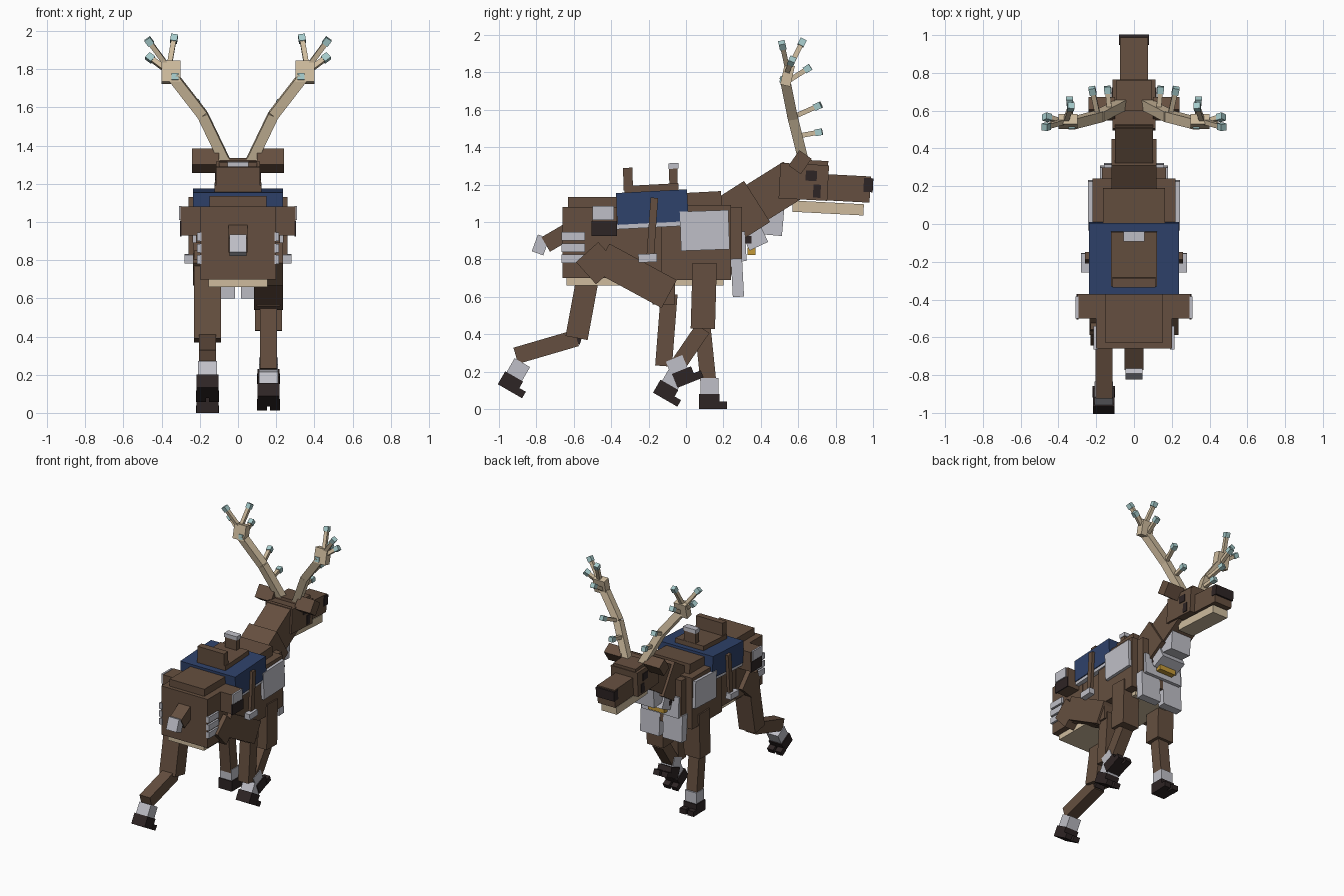
import bpy
from math import radians
from mathutils import Vector, Matrix

if "Cube" in bpy.data.objects:
    bpy.data.objects.remove(bpy.data.objects["Cube"], do_unlink=True)


def material(name, rgb):
    m = bpy.data.materials.new(name)
    m.use_nodes = True
    col = (*rgb, 1)
    m.diffuse_color = col
    m.node_tree.nodes["Principled BSDF"].inputs["Base Color"].default_value = col
    return m


BROWN = material("brown fur", (0.13, 0.078, 0.05))
DARK = material("dark hoof", (0.027, 0.018, 0.018))
CREAM = material("cream horn", (0.62, 0.5, 0.34))
GREY = material("pale grey", (0.52, 0.52, 0.57))
BLUE = material("blue cloth", (0.028, 0.054, 0.145))
GOLD = material("gold", (0.55, 0.32, 0.04))
ICE = material("pale cyan", (0.38, 0.6, 0.6))


def place(name, mat, matrix, size):
    bpy.ops.mesh.primitive_cube_add(size=1)
    ob = bpy.context.object
    ob.name = name
    ob.data.transform(matrix @ Matrix.Diagonal((*size, 1)))
    ob.data.materials.append(mat)
    return ob


def box(name, mat, x, y, z, tilt=0):
    """Box from ranges, tilted about its own centre in the side plane."""
    mid = [(r[0] + r[1]) / 2 for r in (x, y, z)]
    size = [r[1] - r[0] for r in (x, y, z)]
    return place(name, mat, Matrix.Translation(mid) @ Matrix.Rotation(radians(tilt), 4, 'X'), size)


def mid_box(name, mat, half, y, z, tilt=0):
    return box(name, mat, (-half, half), y, z, tilt)


def pair(name, mat, x, y, z, tilt=0):
    box(name + "_left", mat, x, y, z, tilt)
    box(name + "_right", mat, (-x[1], -x[0]), y, z, tilt)


def bar(name, mat, a, b, wide, deep):
    """Box beam between two points; wide runs across x, deep across the side plane."""
    a, b = Vector(a), Vector(b)
    d = (b - a).normalized()
    side = Vector((1, 0, 0))
    side = (side - d * side.dot(d)).normalized()
    rot = Matrix((side, d.cross(side), d)).transposed().to_4x4()
    return place(name, mat, Matrix.Translation((a + b) / 2) @ rot, (wide, deep, (b - a).length))


# Torso
mid_box("rump", BROWN, 0.2, (-0.66, -0.33), (0.7, 1.08))
mid_box("rump_top", BROWN, 0.15, (-0.63, -0.36), (1.08, 1.135))
mid_box("barrel", BROWN, 0.195, (-0.38, -0.1), (0.71, 1.06))
mid_box("chest", BROWN, 0.22, (-0.13, 0.24), (0.69, 1.09))
mid_box("withers", BROWN, 0.165, (-0.02, 0.19), (1.06, 1.16), 3)
mid_box("chest_front", BROWN, 0.17, (0.2, 0.3), (0.72, 1.08))
mid_box("belly", CREAM, 0.155, (-0.64, 0.2), (0.66, 0.705))

# Tail
bar("tail", BROWN, (0, -0.63, 0.95), (0, -0.75, 0.88), 0.1, 0.09)
mid_box("tail_tip", GREY, 0.045, (-0.81, -0.745), (0.83, 0.925), -20)

# Neck and head
bar("neck_base", BROWN, (0, 0.16, 0.97), (0, 0.38, 1.11), 0.24, 0.26)
bar("neck", BROWN, (0, 0.26, 1.03), (0, 0.58, 1.23), 0.2, 0.22)
mid_box("head", BROWN, 0.115, (0.5, 0.76), (1.12, 1.31), -3)
mid_box("brow", BROWN, 0.095, (0.6, 0.76), (1.29, 1.33), -3)
mid_box("snout", BROWN, 0.075, (0.74, 0.985), (1.11, 1.25), -3)
mid_box("nose", DARK, 0.079, (0.95, 1.0), (1.16, 1.235), -3)
mid_box("jaw", CREAM, 0.066, (0.57, 0.95), (1.045, 1.105), -3)
pair("eye", DARK, (0.11, 0.12), (0.64, 0.7), (1.22, 1.275), -3)
pair("cheek_mark", DARK, (0.11, 0.12), (0.68, 0.72), (1.13, 1.2), -3)
pair("ear", BROWN, (0.1, 0.24), (0.57, 0.65), (1.27, 1.37), -35)
mid_box("neck_mark", GREY, 0.04, (0.43, 0.48), (1.258, 1.275), 32)
mid_box("mane_mark", GREY, 0.04, (0.26, 0.3), (1.15, 1.17), 32)

# Antlers: three stacked beams with tipped tines
beam = [(0.06, 0.635, 1.3), (0.185, 0.57, 1.56), (0.34, 0.53, 1.76)]
tines = [((0.13, 0.6, 1.46), (0.14, 0.71, 1.48)),
         ((0.19, 0.57, 1.56), (0.22, 0.705, 1.62)),
         ((0.335, 0.54, 1.75), (0.34, 0.65, 1.82)),
         ((0.38, 0.54, 1.8), (0.46, 0.565, 1.86)),
         ((0.38, 0.54, 1.83), (0.465, 0.515, 1.945)),
         ((0.36, 0.55, 1.82), (0.335, 0.62, 1.96))]
for s, side in ((1, "left"), (-1, "right")):
    flip = lambda p: (p[0] * s, p[1], p[2])
    for i, (a, b) in enumerate(zip(beam, beam[1:])):
        bar(f"antler_beam_{i}_{side}", CREAM, flip(a), flip(b), 0.055, 0.055)
    bar(f"antler_crown_{side}", CREAM, (0.35 * s, 0.53, 1.73), (0.35 * s, 0.555, 1.84), 0.1, 0.055)
    bar(f"antler_spot_{side}", ICE, (0.33 * s, 0.504, 1.745), (0.33 * s, 0.509, 1.78), 0.035, 0.009)
    for i, (a, b) in enumerate(tines):
        bar(f"tine_{i}_{side}", CREAM, flip(a), flip(b), 0.026, 0.026)
        d = (Vector(b) - Vector(a)).normalized() * 0.019
        bar(f"tine_tip_{i}_{side}", ICE, flip(Vector(b) - d), flip(Vector(b) + d), 0.036, 0.036)

# Saddle
mid_box("saddle_cloth", BLUE, 0.237, (-0.37, 0.01), (0.995, 1.165), 3)
mid_box("cloth_trim", GREY, 0.23, (-0.37, -0.02), (0.97, 1.0), 3)
mid_box("saddle_seat", BROWN, 0.122, (-0.33, -0.04), (1.15, 1.2), 3)
mid_box("saddle_cantle", BROWN, 0.115, (-0.335, -0.285), (1.17, 1.29), 2)
mid_box("saddle_pommel", BROWN, 0.05, (-0.09, -0.045), (1.18, 1.29), 2)
mid_box("pommel_cap", GREY, 0.055, (-0.093, -0.04), (1.285, 1.315), 2)
pair("stirrup_strap", BROWN, (0.235, 0.26), (-0.2, -0.16), (0.82, 1.13), -4)
pair("stirrup", GREY, (0.235, 0.28), (-0.255, -0.155), (0.785, 0.83), 2)

# Saddlebags and armour
pair("saddlebag", BROWN, (0.19, 0.3), (-0.5, -0.37), (0.93, 1.08))
pair("bag_flap", GREY, (0.295, 0.309), (-0.5, -0.385), (1.01, 1.085))
pair("bag_pocket", DARK, (0.295, 0.305), (-0.505, -0.37), (0.925, 1.005))
for i in range(3):
    z = 0.78 + i * 0.06
    pair(f"rump_plate_{i}", GREY, (0.19, 0.215), (-0.665, -0.54), (z, z + 0.046))
pair("shoulder_plate", GREY, (0.215, 0.243), (-0.03, 0.23), (0.85, 1.06), 2)
pair("chest_plate", GREY, (0.015, 0.18), (0.245, 0.305), (0.6, 0.805), 3)
mid_box("breast_plate", GREY, 0.16, (0.28, 0.32), (0.79, 0.95), 3)
mid_box("breast_band", DARK, 0.1, (0.29, 0.35), (0.885, 0.925))
mid_box("throat_plate", GREY, 0.085, (0.4, 0.52), (0.93, 1.09), -5)
mid_box("throat_plate_low", GREY, 0.1, (0.31, 0.42), (0.865, 0.98), 25)
mid_box("buckle", GOLD, 0.07, (0.33, 0.372), (0.825, 0.865))


# Legs: upper, lower, pale fetlock, cloven hoof
def hoof(name, x, y, z, tilt):
    turn = Matrix.Translation((x, y, z)) @ Matrix.Rotation(radians(tilt), 4, 'X')
    place(name + "_hoof", DARK, turn @ Matrix.Translation((0, -0.01, 0)), (0.115, 0.11, 0.08))
    for s in (-1, 1):
        toe = Matrix.Translation((s * 0.034, 0.06, -0.02))
        place(f"{name}_toe_{s}", DARK, turn @ toe, (0.052, 0.05, 0.04))


def leg(name, x, pts, widths, depths, fetlock, hoof_at, tilt):
    for i, part in enumerate(("upper", "lower")):
        a, b = pts[i], pts[i + 1]
        bar(f"{name}_{part}", BROWN, (x, *a), (x, *b), widths[i], depths[i])
    turn = Matrix.Translation((x, *fetlock)) @ Matrix.Rotation(radians(tilt), 4, 'X')
    place(name + "_fetlock", GREY, turn, (0.1, 0.095, 0.1))
    hoof(name, x, *hoof_at, tilt)


X = 0.16
leg("hind_leg_right", -X, [(-0.5, 0.84), (-0.585, 0.38), (-0.91, 0.285)],
    (0.14, 0.09), (0.12, 0.09), (-0.9, 0.205), (-0.93, 0.135), -30)
leg("hind_leg_left", X, [(-0.45, 0.81), (-0.09, 0.615), (-0.12, 0.23)],
    (0.15, 0.09), (0.17, 0.09), (-0.065, 0.165), (-0.1, 0.09), -30)
leg("fore_leg_right", -X, [(0.1, 0.78), (0.09, 0.43), (0.12, 0.14)],
    (0.14, 0.09), (0.13, 0.085), (0.125, 0.115), (0.135, 0.04), 0)
leg("fore_leg_left", X, [(0.1, 0.78), (0.09, 0.43), (-0.04, 0.24)],
    (0.14, 0.09), (0.13, 0.085), (-0.045, 0.225), (0.0, 0.175), 22)
pair("haunch", BROWN, (0.12, 0.235), (-0.555, -0.395), (0.7, 0.86), 42)
box("shin_cap", BROWN, (0.1, 0.22), (-0.18, -0.06), (0.56, 0.68))
box("hock", DARK, (-0.2, -0.12), (-0.64, -0.56), (0.355, 0.4), -15)
